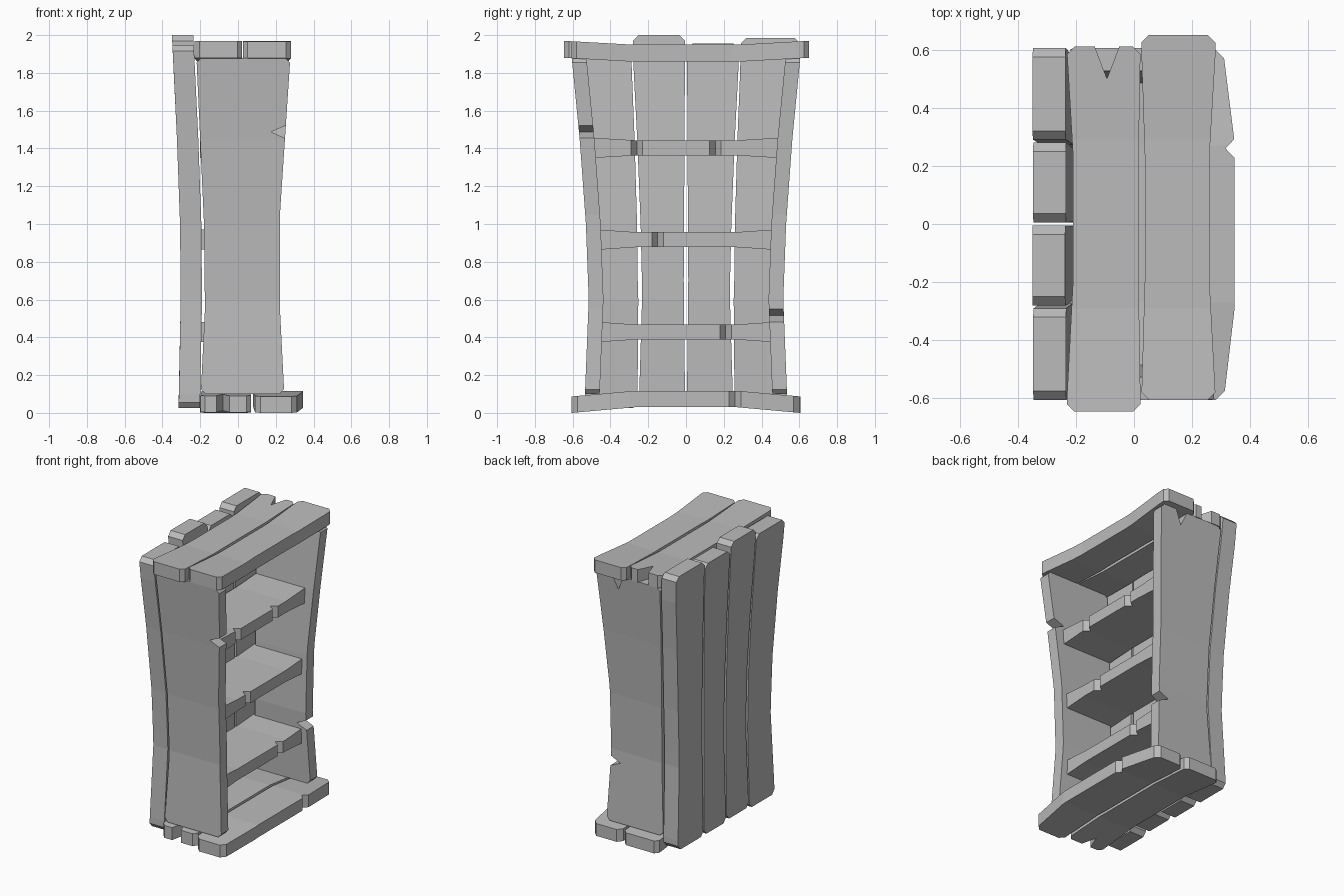
import bpy, bmesh

if "Cube" in bpy.data.objects:
    bpy.data.objects.remove(bpy.data.objects["Cube"])

wood = bpy.data.materials.new("plain_grey")
wood.diffuse_color = (0.5, 0.5, 0.5, 1)
wood.use_nodes = True
wood.node_tree.nodes["Principled BSDF"].inputs["Base Color"].default_value = wood.diffuse_color


def lerp(table, t):
    """Piecewise-linear lookup, clamped at both ends."""
    if t <= table[0][0]:
        return table[0][1]
    for (a, va), (b, vb) in zip(table, table[1:]):
        if t <= b:
            return va + (vb - va) * (t - a) / (b - a)
    return table[-1][1]


def outline(u0, u1, lo, hi, cut=0.025, lo_nicks=(), hi_nicks=(), end_nicks=()):
    """Board outline: u along the length, two edge tables, cut corners, V nicks.
    Edge nick: (u, half width, depth). End nick: (end index, v, half, depth)."""
    def edge(table, nicks, sign):
        pts = [(u, lerp(table, u)) for u in (u0 + cut, u1 - cut)]
        pts += [p for p in table if u0 + cut < p[0] < u1 - cut]
        for u, h, d in nicks:
            pts = [p for p in pts if abs(p[0] - u) > h]
            pts += [(u - h, lerp(table, u - h)), (u, lerp(table, u) + sign * d),
                    (u + h, lerp(table, u + h))]
        return sorted(pts)

    def end(i):
        u, inward = ((u0, 1), (u1, -1))[i]
        pts = [(u, lerp(lo, u) + cut), (u, lerp(hi, u) - cut)]
        for k, v, h, d in end_nicks:
            if k == i:
                pts[1:1] = [(u, v - h), (u + inward * d, v), (u, v + h)]
        return pts

    return edge(lo, lo_nicks, 1) + end(1) + edge(hi, hi_nicks, -1)[::-1] + end(0)[::-1]


def board(name, pts, stations, place):
    """Extrude an outline, slice it at the stations, then bend it into place."""
    bm = bmesh.new()
    face = bm.faces.new([bm.verts.new((u, v, 0)) for u, v in pts])
    ext = bmesh.ops.extrude_face_region(bm, geom=[face])
    for e in ext["geom"]:
        if isinstance(e, bmesh.types.BMVert):
            e.co.z = 1
    if not face.is_valid or len([f for f in bm.faces if len(f.verts) == len(pts)]) < 2:
        bm.faces.new([v for v in bm.verts if v.co.z == 0])
    for s in stations:
        bmesh.ops.bisect_plane(bm, geom=bm.verts[:] + bm.edges[:] + bm.faces[:],
                               dist=1e-5, plane_co=(s, 0, 0), plane_no=(1, 0, 0))
    for v in bm.verts:
        v.co = place(*v.co)
    bmesh.ops.recalc_face_normals(bm, faces=bm.faces[:])
    mesh = bpy.data.meshes.new(name)
    bm.to_mesh(mesh)
    bm.free()
    mesh.materials.append(wood)
    ob = bpy.data.objects.new(name, mesh)
    bpy.context.collection.objects.link(ob)


# Top boards, sagging in the middle
def place_top(y, x, w):
    return (x, y, lerp([(0.29, 1.86), (0.65, 1.88)], abs(y)) + 0.09 * w)


def bow(end, mid):
    return [(-0.58, end), (-0.2, mid), (0.24, mid), (0.58, end)]


board("top_board_rear",
      outline(-0.645, 0.61, bow(-0.23, -0.21), bow(0.022, 0.016),
              end_nicks=[(1, -0.093, 0.042, 0.11)]), (-0.29, 0.29), place_top)
board("top_board_front",
      outline(-0.605, 0.65, bow(0.026, 0.037), bow(0.28, 0.26)), (-0.29, 0.29), place_top)


# Bottom boards, arched upward
def place_bottom(y, x, w):
    return (x, y, lerp([(0.27, 0.03), (0.605, 0.0)], abs(y)) + 0.087 * w)


board("bottom_board_rear",
      outline(-0.57, 0.605, bow(-0.2, -0.19), bow(0.07, 0.06),
              end_nicks=[(0, -0.08, 0.035, 0.1)]), (-0.27, 0.27), place_bottom)
board("bottom_board_front",
      outline(-0.605, 0.6, bow(0.09, 0.08),
              [(-0.58, 0.312), (-0.3, 0.345), (0.29, 0.345), (0.57, 0.31)],
              cut=0.03, hi_nicks=[(0.26, 0.032, 0.03)]), (-0.27, 0.27), place_bottom)

# Side panels, pinched at the waist
flare = [(0.1, 0.535), (0.6, 0.515), (1.0, 0.53), (1.45, 0.563), (1.88, 0.605)]
rear_edge = [(0.1, -0.197), (0.55, -0.175), (1.0, -0.18), (1.88, -0.22)]
front_edge = [(0.1, 0.245), (0.55, 0.222), (1.05, 0.222), (1.85, 0.275)]
for name, side, nick, ends in (("left_side_panel", -1, 1.488, []),
                               ("right_side_panel", 1, 0.515, [(1, 0.11, 0.045, 0.1)])):
    board(name,
          outline(0.1, 1.88, rear_edge, front_edge,
                  hi_nicks=[(nick, 0.034, 0.075)], end_nicks=ends),
          [z for z, _ in flare[1:-1]],
          lambda z, x, w, s=side: (x, s * (lerp(flare, z) - 0.078 * w), z))

# Back planks, fanned out and leaning back at the top
lean = [(0.03, -0.315), (0.45, -0.302), (1.0, -0.307), (1.5, -0.325), (2.0, -0.35)]
backs = ((-0.605, -0.29, 0.025, 1.945), (-0.28, -0.006, 0.04, 2.0),
         (0.006, 0.28, 0.03, 1.955), (0.29, 0.605, 0.03, 1.985))
for i, (y0, y1, z0, z1) in enumerate(backs):
    board(f"back_plank_{i + 1}",
          outline(z0, z1, [(0.1, y0), (0.7, y0 + 0.008), (1.8, y0)],
                  [(0.1, y1), (0.7, y1 - 0.008), (1.8, y1)], cut=0.03),
          [z for z, _ in flare[1:-1]],
          lambda z, y, w: (lerp(lean, z) + 0.113 * w, y * lerp(flare, z) / 0.605, z))

# Shelves, thicker toward their ends, with chipped front edges
shelves = ((0.428, 0.45, [0.21]), (0.917, 0.462, [-0.15]), (1.403, 0.49, [-0.26, 0.155]))
for i, (zc, half, chips) in enumerate(shelves):
    board(f"shelf_{i + 1}",
          outline(-half, half, [(-half, -0.2), (half, -0.2)], [(-half, 0.183), (half, 0.183)],
                  cut=0.004, hi_nicks=[(c, 0.03, 0.04) for c in chips]),
          (-0.27, 0.27),
          lambda y, x, w, c=zc: (x, y, c + (2 * w - 1) *
                                 lerp([(0.27, 0.04), (0.46, 0.053)], abs(y))))
